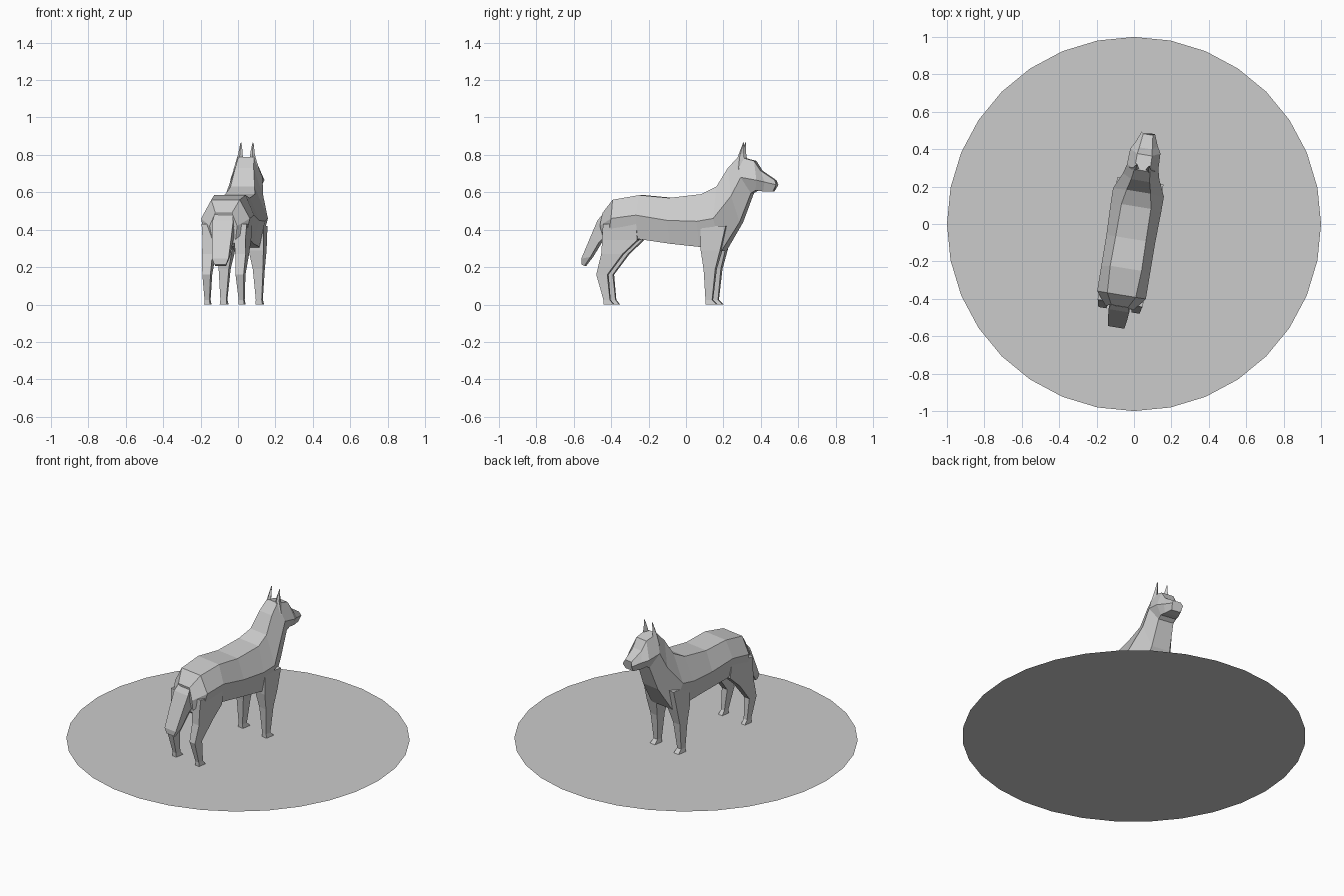
import bpy, bmesh, math

TURN = math.radians(-9.4)


def loft(name, rings, mirror=False):
    """Skin a list of equal-length point rings, cap both ends, turn to the dog's heading."""
    bm = bmesh.new()
    loops = [[bm.verts.new(p) for p in r] for r in rings]
    n = len(loops[0])
    for a, b in zip(loops, loops[1:]):
        for i in range(n):
            j = (i + 1) % n
            bm.faces.new((a[i], a[j], b[j], b[i]))
    bm.faces.new(loops[0])
    bm.faces.new(loops[-1])
    bmesh.ops.recalc_face_normals(bm, faces=bm.faces)
    me = bpy.data.meshes.new(name)
    bm.to_mesh(me)
    bm.free()
    ob = bpy.data.objects.new(name, me)
    bpy.context.collection.objects.link(ob)
    ob.rotation_euler.z = TURN
    ob.location.x = -0.004
    if mirror:
        ob.modifiers.new("Mirror", 'MIRROR')
    return ob


def hexagon(top, mid, low):
    """Six-sided symmetric section; each level is (y, half width, z)."""
    right = [(w, y, z) for y, w, z in (top, mid, low)]
    return right + [(-x, y, z) for x, y, z in reversed(right)]


def box_ring(z, y0, y1, x0, x1):
    return [(x0, y0, z), (x1, y0, z), (x1, y1, z), (x0, y1, z)]


# Round base plate
bpy.ops.mesh.primitive_circle_add(vertices=32, radius=1, fill_type='NGON')
bpy.context.object.name = "base_disc"

# Torso, rump to shoulders
shoulder = ((.175, .065, .63), (.17, .138, .46), (.205, .085, .285))
torso = [
    ((-.445, .045, .49), (-.455, .075, .42), (-.43, .06, .33)),
    ((-.385, .077, .56), (-.385, .132, .46), (-.41, .10, .31)),
    ((-.24, .085, .585), (-.25, .132, .478), (-.24, .105, .35)),
    ((-.08, .082, .57), (-.08, .132, .45), (-.07, .10, .325)),
    ((.095, .08, .59), (.08, .137, .445), (.09, .105, .308)),
    shoulder,
]
loft("torso", [hexagon(*s) for s in torso])

# Neck and head, shoulders to nose
head = [
    shoulder,
    ((.235, .05, .73), (.26, .098, .58), (.30, .06, .44)),
    ((.29, .042, .79), (.31, .085, .68), (.36, .05, .595)),
    ((.375, .04, .768), (.395, .082, .665), (.385, .05, .61)),
    ((.41, .035, .715), (.435, .06, .655), (.425, .045, .605)),
    ((.485, .026, .665), (.495, .036, .64), (.475, .03, .605)),
]
loft("neck_and_head", [hexagon(*s) for s in head])

# Pointed ears
loft("ears", [
    [(.018, .295, .78), (.045, .275, .75), (.07, .295, .72), (.045, .325, .76)],
    [(.022, .305, .82), (.034, .29, .80), (.046, .30, .80), (.036, .32, .81)],
    [(.030, .318, .865), (.033, .315, .865), (.036, .318, .863), (.033, .321, .865)],
], mirror=True)

# Hanging tail: (upper y, z), (lower y, z), half width
tail = [(-.43, .50, -.40, .40, .045), (-.47, .45, -.425, .37, .056),
        (-.51, .36, -.465, .33, .052), (-.56, .245, -.51, .255, .045),
        (-.56, .213, -.545, .207, .03)]
loft("tail", [[(-w, a, za), (w, a, za), (w, b, zb), (-w, b, zb)]
              for a, za, b, zb, w in tail])

# Hind legs: thigh, hock, ankle, toes
loft("hind_legs", [box_ring(*r) for r in (
    (.43, -.43, -.25, .05, .122), (.345, -.435, -.245, .055, .116),
    (.27, -.44, -.325, .062, .118), (.16, -.468, -.408, .068, .112),
    (.025, -.43, -.395, .079, .106), (0, -.43, -.375, .077, .108))], mirror=True)

# Front legs: upper arm, shin, toes
loft("front_legs", [box_ring(*r) for r in (
    (.42, .10, .235, .04, .125), (.29, .10, .205, .045, .125),
    (.19, .115, .178, .065, .12), (.025, .124, .16, .08, .112),
    (0, .124, .185, .077, .116))], mirror=True)
